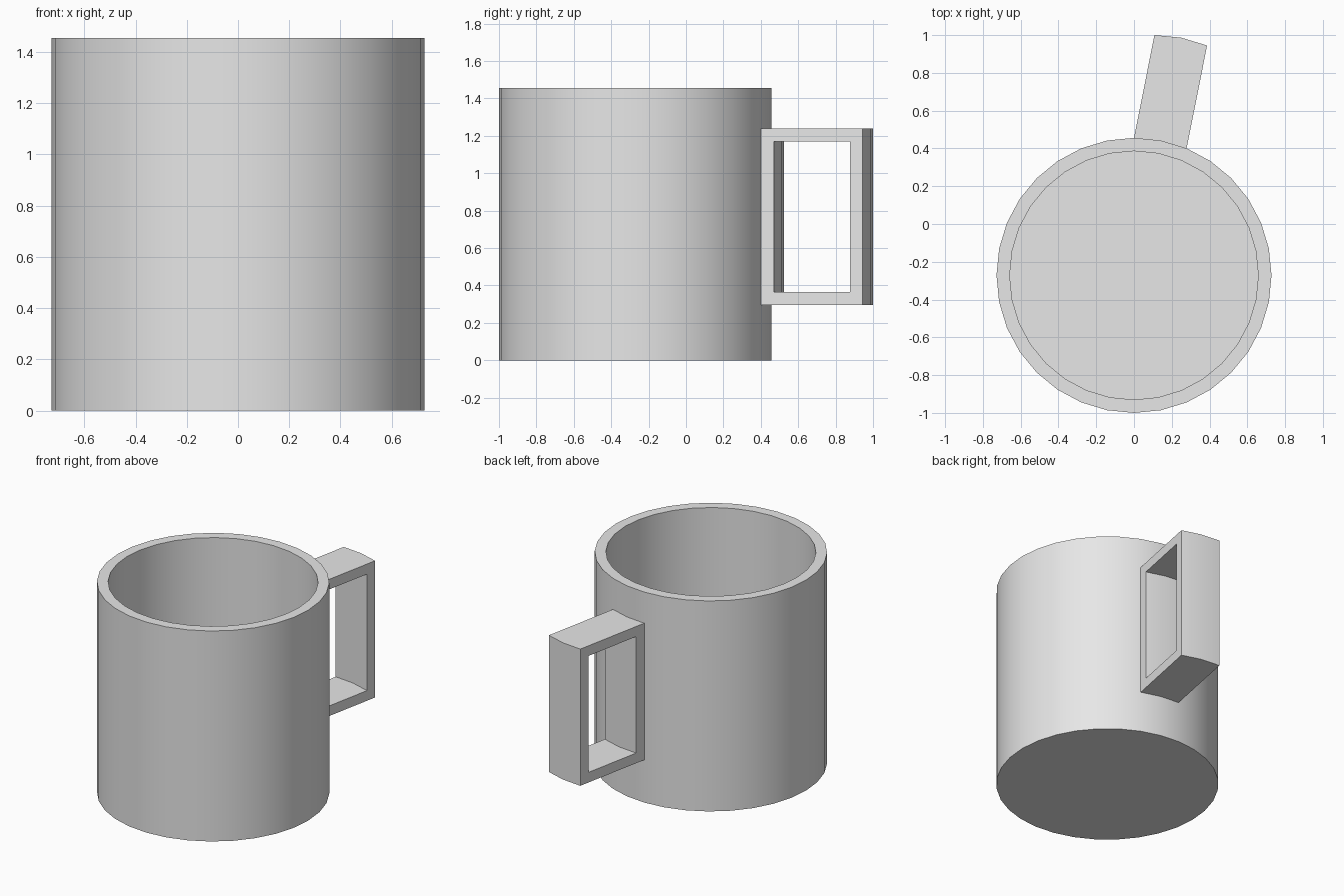
import bpy, bmesh, math
from mathutils import Vector

cube = bpy.data.objects.get("Cube")
if cube:
    bpy.data.objects.remove(cube, do_unlink=True)

SIDES = 32
RADIUS, HEIGHT, WALL = 0.728, 1.455, 0.07
CENTRE = Vector((0, -0.272, 0))

grey = bpy.data.materials.new("light_grey")
grey.use_nodes = True
grey.diffuse_color = (0.8, 0.8, 0.8, 1)
grey.node_tree.nodes["Principled BSDF"].inputs["Base Color"].default_value = (0.8, 0.8, 0.8, 1)


def finish(bm, name):
    bmesh.ops.recalc_face_normals(bm, faces=bm.faces)
    mesh = bpy.data.meshes.new(name)
    bm.to_mesh(mesh)
    bm.free()
    mesh.materials.append(grey)
    obj = bpy.data.objects.new(name, mesh)
    obj.location = CENTRE
    bpy.context.collection.objects.link(obj)
    bpy.ops.object.select_all(action="DESELECT")
    obj.select_set(True)
    bpy.context.view_layer.objects.active = obj
    bpy.ops.object.shade_smooth_by_angle(angle=math.radians(30))
    return obj


# Cup: wall, rim and floor turned from one profile
bm = bmesh.new()
inner = RADIUS - WALL
profile = [(0, 0), (RADIUS, 0), (RADIUS, HEIGHT), (inner, HEIGHT), (inner, WALL), (0, WALL)]
verts = [bm.verts.new((r, 0, z)) for r, z in profile]
edges = [bm.edges.new(pair) for pair in zip(verts, verts[1:])]
bmesh.ops.spin(bm, geom=verts + edges, cent=(0, 0, 0), axis=(0, 0, 1),
               angle=math.tau, steps=SIDES)
bmesh.ops.remove_doubles(bm, verts=bm.verts, dist=0.001)
finish(bm, "cup")

# Handle: rectangular frame two wall facets wide, pulled straight out of the cup
bm = bmesh.new()
step = math.tau / SIDES
outward = Vector((math.sin(step), math.cos(step), 0))
LENGTH, BAR, LOW, HIGH = 0.555, 0.07, 0.295, 1.24


def frame_loop(root, inset):
    corners = [(inset, LOW + inset), (LENGTH - inset, LOW + inset),
               (LENGTH - inset, HIGH - inset), (inset, HIGH - inset)]
    return [bm.verts.new(root + outward * d + Vector((0, 0, z))) for d, z in corners]


rows = []
for k in range(3):
    root = Vector((math.sin(k * step), math.cos(k * step), 0)) * RADIUS
    rows.append((frame_loop(root, 0), frame_loop(root, BAR)))

for i in range(4):
    j = (i + 1) % 4
    for outer, hole in (rows[0], rows[2]):
        bm.faces.new((outer[i], outer[j], hole[j], hole[i]))
    for a, b in zip(rows, rows[1:]):
        for loop in range(2):
            bm.faces.new((a[loop][i], a[loop][j], b[loop][j], b[loop][i]))
finish(bm, "handle")
